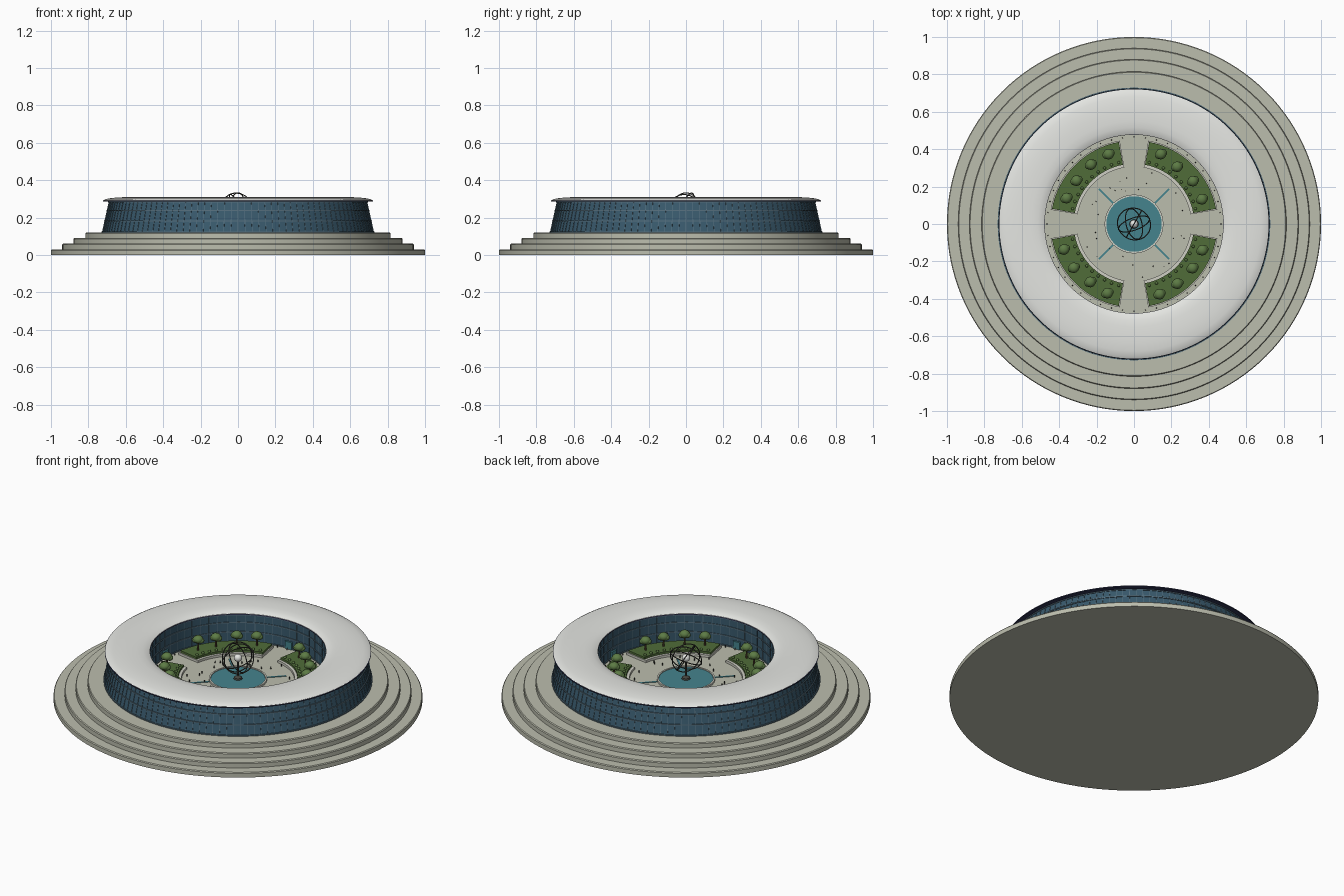
import bpy, bmesh, math, random
from mathutils import Matrix, Vector

if "Cube" in bpy.data.objects:
    bpy.data.objects.remove(bpy.data.objects["Cube"])
random.seed(4)
TAU = math.tau


def mat(name, r, g, b):
    m = bpy.data.materials.new(name)
    m.diffuse_color = (r, g, b, 1)
    m.use_nodes = True
    m.node_tree.nodes["Principled BSDF"].inputs["Base Color"].default_value = m.diffuse_color
    return m


STONE = mat("stone", .50, .51, .42)
PALE = mat("pale_stone", .62, .62, .55)
WHITE = mat("roof_white", .78, .79, .76)
GLASS = mat("glass", .04, .10, .15)
FRAME = mat("frame", .10, .17, .22)
NAVY = mat("dark_trim", .03, .035, .09)
WATER = mat("water", .06, .23, .27)
HEDGE = mat("hedge", .08, .15, .04)
LEAF = mat("leaf", .11, .20, .06)
BARK = mat("bark", .10, .06, .03)
BRONZE = mat("bronze", .06, .06, .05)


def finish(name, bm, m, angle=35):
    bmesh.ops.recalc_face_normals(bm, faces=bm.faces)
    me = bpy.data.meshes.new(name)
    bm.to_mesh(me)
    bm.free()
    me.materials.append(m)
    ob = bpy.data.objects.new(name, me)
    bpy.context.collection.objects.link(ob)
    bpy.ops.object.select_all(action='DESELECT')
    ob.select_set(True)
    bpy.context.view_layer.objects.active = ob
    bpy.ops.object.shade_smooth_by_angle(angle=math.radians(angle))
    return ob


def lathe(name, prof, m, n=128, closed=True):
    """Revolve (radius, z) points; radius 0 gives a solid disc, closed gives a ring."""
    bm = bmesh.new()
    vs = [bm.verts.new((r, 0, z)) for r, z in prof]
    pairs = list(zip(vs, vs[1:])) + ([(vs[-1], vs[0])] if closed else [])
    es = [bm.edges.new(p) for p in pairs]
    bmesh.ops.spin(bm, geom=vs + es, cent=(0, 0, 0), axis=(0, 0, 1), angle=TAU, steps=n)
    bmesh.ops.remove_doubles(bm, verts=bm.verts, dist=1e-5)
    return finish(name, bm, m)


def ring(name, r0, r1, z0, z1, m):
    return lathe(name, [(r0, z0), (r1, z0), (r1, z1), (r0, z1)], m)


def box(bm, loc, size, rot=None):
    M = Matrix.Translation(loc) @ (rot or Matrix()) @ Matrix.Diagonal((*size, 1))
    bmesh.ops.create_cube(bm, size=1, matrix=M)


def polar(r, a, z):
    return Vector((r * math.cos(a), r * math.sin(a), z))


def sector(bm, r0, r1, a0, a1, z0, z1, n=16):
    """Solid arc-shaped block."""
    rows = []
    for i in range(n + 1):
        a = a0 + (a1 - a0) * i / n
        rows.append([bm.verts.new(polar(*q)) for q in ((r0, a, z0), (r1, a, z0), (r1, a, z1), (r0, a, z1))])
    for p, q in zip(rows, rows[1:]):
        for k in range(4):
            bm.faces.new((p[k], p[(k + 1) % 4], q[(k + 1) % 4], q[k]))
    bm.faces.new(rows[0])
    bm.faces.new(rows[-1])


# Stepped round plinth
for i, r in enumerate((1.0, .94, .88, .815)):
    z0, z1 = .03 * i, .03 * (i + 1)
    lathe(f"plinth_step_{i + 1}", [(0, z0), (r, z0), (r, z1 - .005), (r - .004, z1), (0, z1)], STONE, closed=False)

# Ring building: sloped outer glass, vertical inner glass
Z0, Z1, RI = .12, .288, .485


def r_out(z):
    return .725 - (z - Z0) / (Z1 - Z0) * .037


lathe("glass_ring_building", [(RI, Z0), (r_out(Z0), Z0), (r_out(Z1), Z1), (RI, Z1)], GLASS)
levels = [Z0, .178, .234, .28]
for i, z in enumerate(levels):
    ro = r_out(z)
    ring(f"outer_floor_band_{i}", ro - .02, ro + .004, z, z + .006, FRAME)
    ring(f"inner_floor_band_{i}", RI - .004, RI + .02, z, z + .006, FRAME)

# Window mullions on both faces
bm = bmesh.new()
slope = math.atan2(.037, Z1 - Z0)
N = 120
for i in range(N):
    a = TAU * i / N
    turn = Matrix.Rotation(a, 4, 'Z')
    zm = (Z0 + Z1) / 2
    box(bm, polar(r_out(zm), a, zm), (.005, .003, Z1 - Z0), turn @ Matrix.Rotation(-slope, 4, 'Y'))
    if i % 2 == 0:
        box(bm, polar(RI, a, zm), (.005, .003, Z1 - Z0), turn)
finish("window_mullions", bm, FRAME)

# Roof shell with thin curved edges
lathe("roof", [(.478, .288), (.717, .288), (.72, .292), (.706, .299), (.68, .304), (.64, .308), (.60, .309),
               (.55, .308), (.515, .305), (.492, .299), (.478, .292)], WHITE)
ring("outer_eave_trim", .68, .722, .285, .29, NAVY)
ring("inner_eave_trim", .477, .50, .285, .29, NAVY)

# Courtyard doors
bm = bmesh.new()
for k in range(4):
    a = k * TAU / 4
    box(bm, polar(RI - .004, a, .142), (.012, .045, .044), Matrix.Rotation(a, 4, 'Z'))
finish("courtyard_doors", bm, WATER)

# Pool with rim and four water channels
lathe("pool_water", [(0, .12), (.15, .12), (.15, .126), (0, .126)], WATER, 96, False)
ring("pool_rim", .148, .157, .12, .131, PALE)
bm = bmesh.new()
for k in range(4):
    a = TAU / 8 + k * TAU / 4
    box(bm, polar(.21, a, .1205), (.11, .01, .005), Matrix.Rotation(a, 4, 'Z'))
finish("water_channels", bm, WATER)

# Gardens: kerbs, planting beds, shrubs, trees
kerb, beds, shrubs, trunks, crowns = (bmesh.new() for _ in range(5))
rad = math.radians
for k in range(4):
    b = k * TAU / 4
    a0, a1 = b + rad(10.5), b + rad(79.5)
    sector(kerb, .306, .452, a0 - rad(.8), a1 + rad(.8), .12, .134)
    sector(beds, .322, .446, a0, a1, .12, .146)
    for j in range(10):
        p = polar(.338, a0 + (a1 - a0) * (j + .5) / 10, .149)
        bmesh.ops.create_icosphere(shrubs, subdivisions=1, radius=.009, matrix=Matrix.Translation(p))
    for d in (20, 36, 53, 69):
        p = polar(.392 + random.uniform(-.01, .01), b + rad(d), 0)
        h = random.uniform(.203, .213)
        bmesh.ops.create_cone(trunks, segments=8, radius1=.006, radius2=.004, depth=.06, cap_ends=True,
                              matrix=Matrix.Translation(p + Vector((0, 0, .17))))
        for dx, dy, dz, r in ((0, 0, 0, .029), (.012, .006, -.007, .021), (-.012, -.005, -.005, .021)):
            bmesh.ops.create_icosphere(crowns, subdivisions=2, radius=r,
                                       matrix=Matrix.Translation(p + Vector((dx, dy, h + dz)))
                                       @ Matrix.Diagonal((1, 1, .8, 1)))
finish("garden_kerbs", kerb, PALE)
finish("garden_beds", beds, HEDGE)
finish("garden_shrubs", shrubs, LEAF, 60)
finish("tree_trunks", trunks, BARK)
finish("tree_crowns", crowns, LEAF, 60)

# Small bollards around the courtyard edge and visitors on the paving
bm = bmesh.new()
spots = [(.465, TAU * i / 48) for i in range(48)]
spots += [(random.uniform(.18, .29), random.uniform(0, TAU)) for _ in range(28)]
for r, a in spots:
    bmesh.ops.create_cone(bm, segments=6, radius1=.003, radius2=.002, depth=.014, cap_ends=True,
                          matrix=Matrix.Translation(polar(r, a, .127)))
finish("bollards_and_visitors", bm, BRONZE)

# Ringed globe sculpture on a slim pedestal
lathe("sculpture_pedestal", [(0, .12), (.025, .12), (.022, .135), (.005, .145), (.004, .235), (0, .235)],
      BRONZE, 24, False)
for i, (r, rx, ry, rz) in enumerate(((.087, 68, 0, 20), (.084, 60, 0, 105), (.09, 22, 0, -30), (.082, 90, 0, 60))):
    bpy.ops.mesh.primitive_torus_add(major_radius=r, minor_radius=.003, major_segments=64, minor_segments=8,
                                     location=(0, 0, .25), rotation=(rad(rx), rad(ry), rad(rz)))
    ob = bpy.context.object
    ob.name = f"sculpture_ring_{i + 1}"
    ob.data.materials.append(BRONZE)
    bpy.ops.object.shade_smooth()
bm = bmesh.new()
bmesh.ops.create_uvsphere(bm, u_segments=24, v_segments=14, radius=.022, matrix=Matrix.Translation((0, 0, .25)))
finish("sculpture_globe", bm, WHITE, 60)
